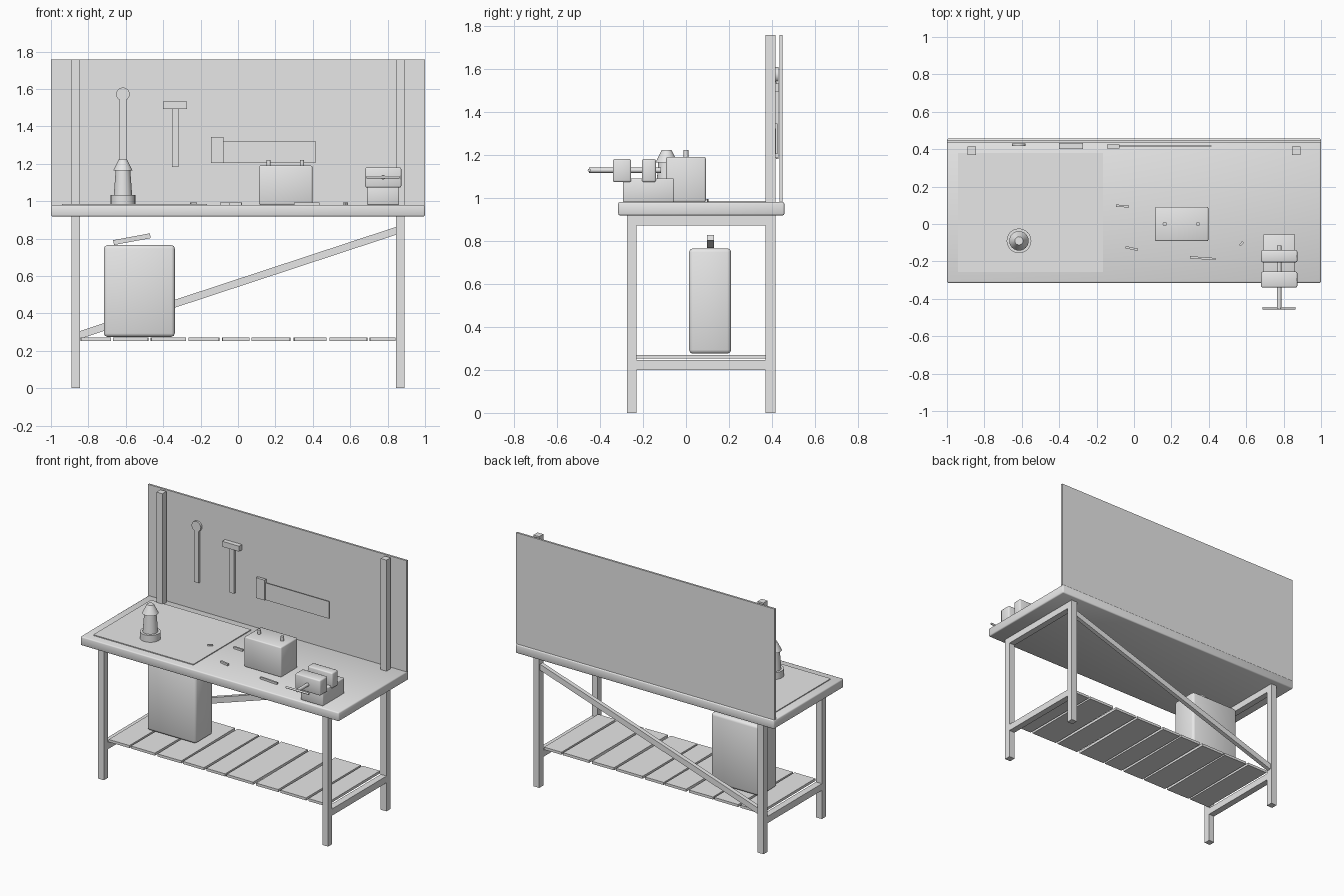
import bpy
import math
from mathutils import Vector

if "Cube" in bpy.data.objects:
    bpy.data.objects.remove(bpy.data.objects["Cube"], do_unlink=True)

grey = bpy.data.materials.new("plain_grey")
grey.use_nodes = True
grey.diffuse_color = (0.8, 0.8, 0.8, 1)
grey.node_tree.nodes["Principled BSDF"].inputs["Base Color"].default_value = (0.8, 0.8, 0.8, 1)


def finish(name):
    ob = bpy.context.object
    ob.name = ob.data.name = name
    ob.data.materials.clear()
    ob.data.materials.append(grey)
    return ob


def box(name, x, y, z, bevel=0, rot=(0, 0, 0)):
    """Box from (min, max) ranges, optionally with soft rounded edges."""
    lo, hi = Vector((x[0], y[0], z[0])), Vector((x[1], y[1], z[1]))
    bpy.ops.mesh.primitive_cube_add(size=1, location=(lo + hi) / 2, rotation=rot)
    ob = finish(name)
    ob.scale = hi - lo
    bpy.ops.object.transform_apply(location=False, rotation=False, scale=True)
    if bevel:
        mod = ob.modifiers.new("soft_edges", "BEVEL")
        mod.width, mod.segments = bevel, 2
        bpy.ops.object.shade_smooth()
    return ob


def rod(name, centre, radius, length, axis="Z", top=None, sides=16):
    """Cylinder, or a taper when a top radius is given."""
    rot = {"X": (0, math.pi / 2, 0), "Y": (math.pi / 2, 0, 0), "Z": (0, 0, 0)}[axis]
    bpy.ops.mesh.primitive_cone_add(vertices=sides, radius1=radius,
                                    radius2=radius if top is None else top,
                                    depth=length, location=centre, rotation=rot)
    ob = finish(name)
    bpy.ops.object.shade_smooth_by_angle(angle=math.radians(35))
    return ob


# Worktop, cutting mat and back board
TOP = 0.98
box("worktop", (-1, 1), (-0.315, 0.457), (0.918, TOP), 0.008)
box("work_mat", (-0.94, -0.165), (-0.257, 0.38), (TOP, TOP + 0.006))
box("back_board", (-1, 1), (0.435, 0.449), (TOP, 1.757))

# Legs and side rails
for side, s in (("right", -1), ("left", 1)):
    x = sorted((s * 0.845, s * 0.89))
    box(f"front_leg_{side}", x, (-0.275, -0.23), (0, 0.92))
    box(f"back_post_{side}", x, (0.37, 0.415), (0, 1.757))
    box(f"lower_rail_{side}", x, (-0.23, 0.37), (0.2, 0.247))
    box(f"upper_rail_{side}", x, (-0.23, 0.37), (0.872, 0.92))

# Diagonal brace between the back posts
run, rise = 1.7, 0.56
half = math.hypot(run, rise) / 2
box("diagonal_brace", (-half, half), (0.377, 0.407), (0.543, 0.583),
    rot=(0, -math.atan2(rise, run), 0))

# Loose shelf slats: start, end, small twist
slats = [(-0.84, -0.68, 0.2), (-0.665, -0.48, -0.4), (-0.465, -0.28, 0.5),
         (-0.263, -0.1, -0.4), (-0.085, 0.06, 0.3), (0.075, 0.28, -0.3),
         (0.3, 0.47, 0.4), (0.49, 0.69, -0.3), (0.705, 0.84, 0.2)]
for i, (a, b, twist) in enumerate(slats):
    box(f"shelf_slat_{i + 1}", (a, b), (-0.23, 0.37), (0.252, 0.27),
        rot=(0, 0, math.radians(twist)))

# Fuel can on the shelf
box("fuel_can", (-0.717, -0.338), (0.014, 0.21), (0.275, 0.765), 0.018)
box("fuel_can_handle", (-0.667, -0.467), (0.097, 0.131), (0.784, 0.81),
    rot=(0, math.radians(-10.5), 0))

# Lamp on the mat
lx, ly = -0.615, -0.09
rod("lamp_base", (lx, ly, 1.008), 0.066, 0.052, sides=24)
rod("lamp_body", (lx, ly, 1.1), 0.049, 0.134, top=0.039, sides=24)
rod("lamp_cap", (lx, ly, 1.193), 0.052, 0.06, top=0.022, sides=24)

# Battery box with two terminals
box("battery", (0.112, 0.398), (-0.092, 0.092), (TOP, 1.19), 0.008)
for i, x in enumerate((0.164, 0.343)):
    rod(f"battery_terminal_{i + 1}", (x, 0, 1.203), 0.011, 0.036)

# Bench vise
box("vise_base", (0.69, 0.862), (-0.293, -0.055), (TOP, 1.09), 0.006)
box("vise_front_jaw", (0.68, 0.873), (-0.34, -0.255), (1.073, 1.18), 0.008)
box("vise_back_jaw", (0.68, 0.873), (-0.205, -0.14), (1.073, 1.18), 0.008)
rod("vise_screw", (0.776, -0.283, 1.128), 0.012, 0.335, "Y")
rod("vise_handle", (0.776, -0.45, 1.128), 0.007, 0.176, "X")

# Small loose bits on the worktop: x, y, length, angle
bits = [(-0.238, 0.034, 0.035, 25), (-0.062, 0.096, 0.07, -3), (-0.012, -0.131, 0.067, -12),
        (0.368, -0.183, 0.137, -4), (0.575, -0.105, 0.026, 50)]
for i, (x, y, length, angle) in enumerate(bits):
    box(f"loose_bit_{i + 1}", (x - length / 2, x + length / 2), (y - 0.006, y + 0.006),
        (TOP, TOP + 0.014), rot=(0, 0, math.radians(angle)))

# Spanner, hammer and saw on the back board
box("spanner_handle", (-0.633, -0.597), (0.418, 0.43), (1.18, 1.55))
rod("spanner_head", (-0.615, 0.423, 1.572), 0.036, 0.014, "Y")
box("hammer_handle", (-0.353, -0.319), (0.409, 0.429), (1.184, 1.5))
box("hammer_head", (-0.402, -0.272), (0.4, 0.432), (1.494, 1.532))
box("saw_blade", (-0.1, 0.414), (0.414, 0.419), (1.203, 1.323))
box("saw_handle", (-0.145, -0.078), (0.405, 0.425), (1.203, 1.344))
